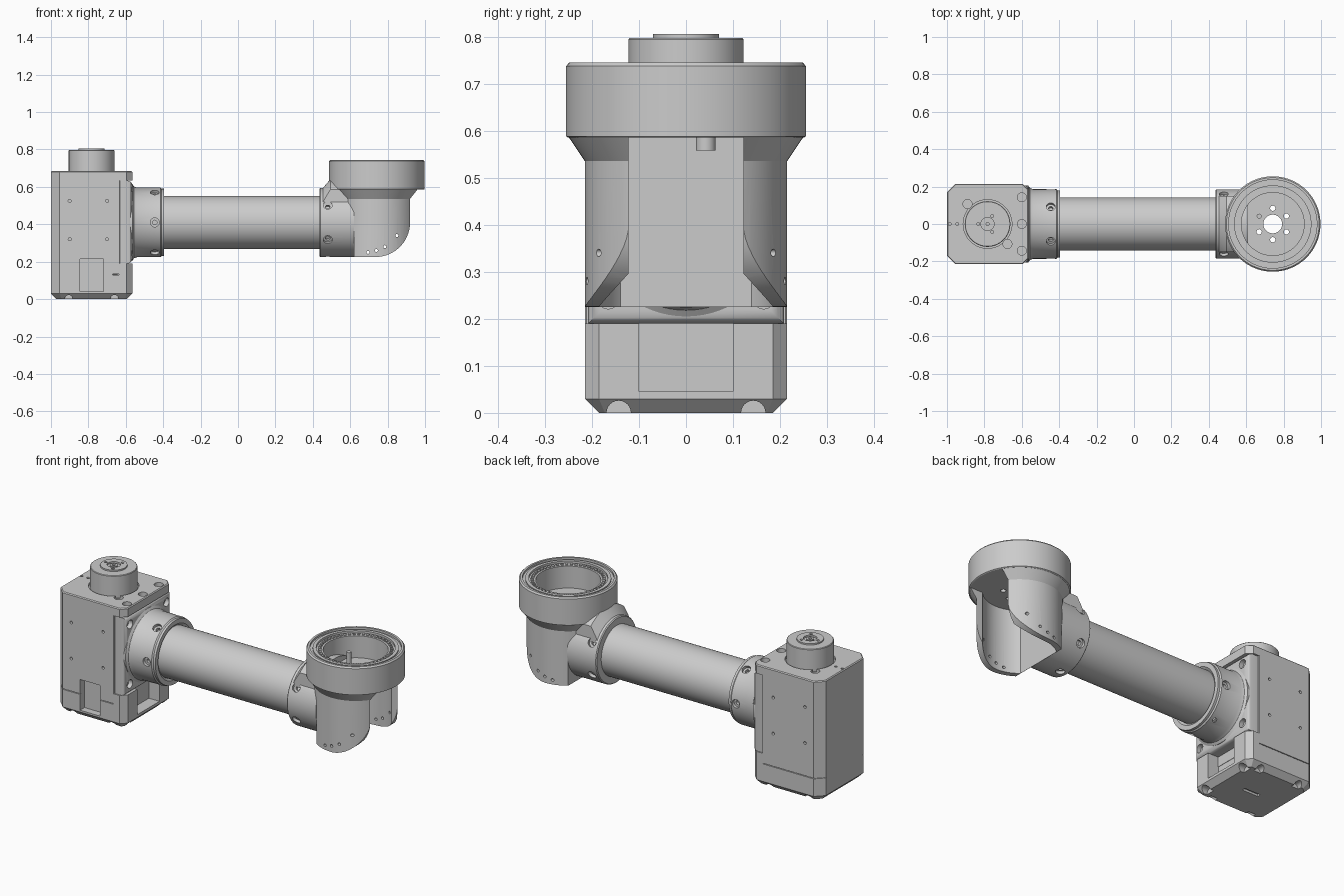
import bpy, bmesh, math
from mathutils import Vector, Matrix

if "Cube" in bpy.data.objects:
    bpy.data.objects.remove(bpy.data.objects["Cube"])

X, Y, Z = Vector((1, 0, 0)), Vector((0, 1, 0)), Vector((0, 0, 1))
CZ = 0.41          # height of the arm axis
BX, EX = -0.783, 0.742   # motor axis and cup axis


def make(name, bm):
    bmesh.ops.recalc_face_normals(bm, faces=bm.faces)
    mesh = bpy.data.meshes.new(name)
    bm.to_mesh(mesh)
    bm.free()
    obj = bpy.data.objects.new(name, mesh)
    bpy.context.collection.objects.link(obj)
    return obj


def lathe(name, prof, origin, axis=Z, closed=False, n=72):
    """Turn (radius, height) points around an axis; open profiles get end caps."""
    bm = bmesh.new()
    q = axis.to_track_quat('Z', 'Y')
    rings = []
    for r, h in prof:
        rings.append([bm.verts.new(Vector(origin) + q @ Vector(
            (r * math.cos(2 * math.pi * i / n), r * math.sin(2 * math.pi * i / n), h)))
            for i in range(n)])
    pairs = list(zip(rings, rings[1:] + rings[:1])) if closed else list(zip(rings, rings[1:]))
    for a, b in pairs:
        for i in range(n):
            j = (i + 1) % n
            bm.faces.new((a[i], a[j], b[j], b[i]))
    if not closed:
        bm.faces.new(rings[0])
        bm.faces.new(rings[-1])
    return make(name, bm)


def cyl(r, a, b, name="cutter", n=72):
    d = Vector(b) - Vector(a)
    return lathe(name, [(r, 0), (r, d.length)], a, d.normalized(), n=n)


def prism(name, pts, axis, lo, hi):
    """Extrude a 2D outline along axis 0, 1 or 2."""
    bm = bmesh.new()

    def vert(p, h):
        c = list(p)
        c.insert(axis, h)
        return bm.verts.new(c)
    a, b = [vert(p, lo) for p in pts], [vert(p, hi) for p in pts]
    bm.faces.new(a)
    bm.faces.new(b)
    for i in range(len(pts)):
        j = (i + 1) % len(pts)
        bm.faces.new((a[i], a[j], b[j], b[i]))
    return make(name, bm)


def box(x0, x1, y0, y1, z0, z1, name="cutter"):
    return prism(name, [(x0, y0), (x1, y0), (x1, y1), (x0, y1)], 2, z0, z1)


def bevel(obj, width, test, segments=1):
    bm = bmesh.new()
    bm.from_mesh(obj.data)
    edges = [e for e in bm.edges if test(e.verts[0].co, e.verts[1].co)]
    bmesh.ops.bevel(bm, geom=edges, offset=width, segments=segments, affect='EDGES', profile=0.5)
    bm.to_mesh(obj.data)
    bm.free()


def boolean(obj, *tools, op='DIFFERENCE'):
    bpy.context.view_layer.objects.active = obj
    for t in tools:
        m = obj.modifiers.new("bool", 'BOOLEAN')
        m.operation, m.solver, m.object = op, 'EXACT', t
        bpy.ops.object.modifier_apply(modifier=m.name)
        bpy.data.objects.remove(t)


def radial_screws(obj, x, start):
    """Six counterbored holes around the arm axis."""
    for k in range(6):
        t = math.radians(start + 60 * k)
        d = Vector((0, math.cos(t), math.sin(t)))
        c = Vector((x, 0, CZ))
        boolean(obj, cyl(0.024, c + d * 0.168, c + d * 0.26, n=24),
                cyl(0.012, c + d * 0.152, c + d * 0.2, n=16))


# Motor housing and its base share one chamfered outline
def outline(x1, w=0.215, a=0.045, b=0.03):
    x0 = -1.0
    return [(x0 + a, -w), (x1 - b, -w), (x1, -w + b), (x1, w - b),
            (x1 - b, w), (x0 + a, w), (x0, w - a), (x0, -w + a)]


housing = prism("motor_housing", outline(-0.63, b=0.004), 2, 0.134, 0.66)
lid = prism("housing_top", outline(-0.565), 2, 0.635, 0.685)
base = prism("housing_base", outline(-0.565), 2, 0, 0.13)
seam = prism("seam_core", outline(-0.64, w=0.208), 2, 0.1, 0.2)
bevel(base, 0.03, lambda a, b: a.z < 0.001 and b.z < 0.001)
bevel(lid, 0.005, lambda a, b: a.z > 0.684 and b.z > 0.684)

# Flange plate with rounded corners and screws
plate = box(-0.635, -0.565, -0.208, 0.208, 0.19, 0.633, "flange_plate")
bevel(plate, 0.025, lambda a, b: a.x > -0.57 and b.x > -0.57, 3)
for y in (-0.165, 0.165):
    for z in (0.245, 0.585):
        boolean(plate, cyl(0.024, (-0.59, y, z), (-0.5, y, z), n=24))

# Legs on the arm side with the open recess between them
step = prism("base_legs", [(-0.635, -0.215), (-0.595, -0.215), (-0.565, -0.185), (-0.565, 0.185),
                           (-0.595, 0.215), (-0.635, 0.215)], 2, 0.125, 0.19)
for part in (base, step):
    boolean(part, box(-0.632, -0.5, -0.1, 0.1, 0.045, 0.2))
for part in (housing, base, seam):
    boolean(part, box(-0.845, -0.72, -0.3, -0.175, 0.04, 0.215))

# Foot notches along the bottom edge
for y in (-0.143, 0.143):
    boolean(base, cyl(0.026, (-0.615, y, 0), (-0.5, y, 0), n=24))
for x in (-0.905, -0.66):
    for s in (-1, 1):
        boolean(base, cyl(0.022, (x, s * 0.165, 0), (x, s * 0.3, 0), n=24))
boolean(base, box(-0.82, -0.72, -0.02, 0.0, -0.1, 0.012))

# Small side holes and top screws
for x in (-0.9, -0.7):
    for z in (0.32, 0.525):
        for s in (-1, 1):
            boolean(housing, cyl(0.008, (x, s * 0.2, z), (x, s * 0.3, z), n=16))
for x, y in ((-0.6, -0.143), (-0.6, 0), (-0.6, 0.143), (-0.89, 0.107), (-0.677, -0.107)):
    boolean(lid, cyl(0.024, (x, y, 0.66), (x, y, 0.8), n=24))
for x in (-0.985, -0.945):
    boolean(lid, cyl(0.008, (x, 0, 0.67), (x, 0, 0.8), n=16))
boolean(lid, lathe("cutter", [(0.118, 0.67), (0.13, 0.67), (0.13, 0.75), (0.118, 0.75)],
                   (BX, 0, 0), closed=True))

# Output shaft on top of the motor
shaft = lathe("output_shaft", [(0.122, 0.66), (0.122, 0.794), (0.119, 0.797), (0.07, 0.797),
                               (0.07, 0.805), (0.035, 0.805), (0.035, 0.795), (0.02, 0.795),
                               (0.02, 0.803), (0.008, 0.803), (0.008, 0.78)], (BX, 0, 0))
for k in range(3):
    t = math.radians(60 + 120 * k)
    px, py = BX + 0.05 * math.cos(t), 0.05 * math.sin(t)
    boolean(shaft, cyl(0.008, (px, py, 0.79), (px, py, 0.9), n=16))

# Collar on the motor side
collar = lathe("motor_collar", [(0.205, -0.58), (0.205, -0.565), (0.192, -0.556), (0.186, -0.54),
                                (0.186, -0.415), (0.18, -0.408), (0.18, -0.395), (0.155, -0.395),
                                (0.143, -0.405)], (0, 0, CZ), X)
radial_screws(collar, -0.445, 0)

# Hollow arm tube
lathe("arm_tube", [(0.142, -0.42), (0.142, 0.46), (0.125, 0.46), (0.125, -0.42)],
      (0, 0, CZ), X, closed=True)

# Elbow: upright shell, open below and towards the end
shell = lathe("elbow_shell", [(0.215, 0.225), (0.215, 0.535), (0.25, 0.587)], (EX, 0, 0))
cavity = cyl(0.185, (EX, 0, 0.1), (EX, 0, 0.62))
boolean(cavity, box(0.4, 0.62, -0.3, 0.3, 0, 0.7))
arc = [(0.735 + 0.185 * math.sin(math.radians(6 * i)), CZ - 0.185 * math.cos(math.radians(6 * i)))
       for i in range(16)]
boolean(shell, cavity, box(EX, 1.2, -0.122, 0.122, 0.1, 0.62),
        prism("cutter", arc + [(1.2, CZ), (1.2, 0.1), (0.735, 0.1)], 1, -0.4, 0.4),
        box(0.4, 0.619, -0.3, 0.3, 0.1, CZ))
for x, z in ((0.695, 0.25), (0.74, 0.26), (0.785, 0.28), (0.85, 0.34)):
    boolean(shell, cyl(0.008, (x, -0.4, z), (x, 0.4, z), n=16))

# Elbow socket that receives the tube
socket = lathe("elbow_socket", [(0.155, 0.435), (0.18, 0.435), (0.185, 0.44), (0.185, 0.62)],
               (0, 0, CZ), X)
boolean(socket, cyl(0.082, (0.4, 0, CZ), (0.7, 0, CZ)))
for y in (-0.072, 0.072):
    for z in (-0.072, 0.072):
        boolean(socket, cyl(0.007, (0.58, y, CZ + z), (0.7, y, CZ + z), n=16))
radial_screws(socket, 0.48, 30)

# Sloped shoulder rising from the socket to the cup
shoulder = lathe("elbow_shoulder", [(0.18, 0.45), (0.232, 0.495), (0.232, 0.61)], (0, 0, CZ), X)
boolean(shoulder, box(0.4, 0.8, -0.15, 0.15, 0.5, 0.8), op='INTERSECT')

# Cup with stepped rim and drilled floor
cup = lathe("cup", [(0.05, 0.585), (0.25, 0.585), (0.255, 0.588), (0.255, 0.737), (0.248, 0.745),
                    (0.236, 0.745), (0.236, 0.733), (0.222, 0.733), (0.222, 0.74), (0.204, 0.74),
                    (0.204, 0.728), (0.168, 0.728), (0.168, 0.603), (0.05, 0.603)],
            (EX, 0, 0), closed=True, n=96)
for k in range(6):
    t = math.radians(30 + 60 * k)
    px, py = EX + 0.084 * math.cos(t), 0.084 * math.sin(t)
    boolean(cup, cyl(0.014, (px, py, 0.5), (px, py, 0.65), n=20))

# Ring of small marks inside the rim
bm = bmesh.new()
for k in range(48):
    bmesh.ops.create_cube(bm, size=1, matrix=(
        Matrix.Translation((EX, 0, 0.728)) @ Matrix.Rotation(2 * math.pi * k / 48, 4, 'Z')
        @ Matrix.Translation((0.186, 0, 0)) @ Matrix.Diagonal((0.016, 0.014, 0.01, 1))))
make("rim_marks", bm)

# Locating pin through the cup floor
cyl(0.021, (0.669, 0.042, 0.558), (0.669, 0.042, 0.6), "pin_foot", 24)
cyl(0.013, (0.669, 0.042, 0.6), (0.669, 0.042, 0.68), "pin", 24)

# Smooth curved faces, keep edges crisp
for o in bpy.data.objects:
    o.select_set(True)
bpy.context.view_layer.objects.active = cup
bpy.ops.object.shade_smooth_by_angle(angle=math.radians(30))
